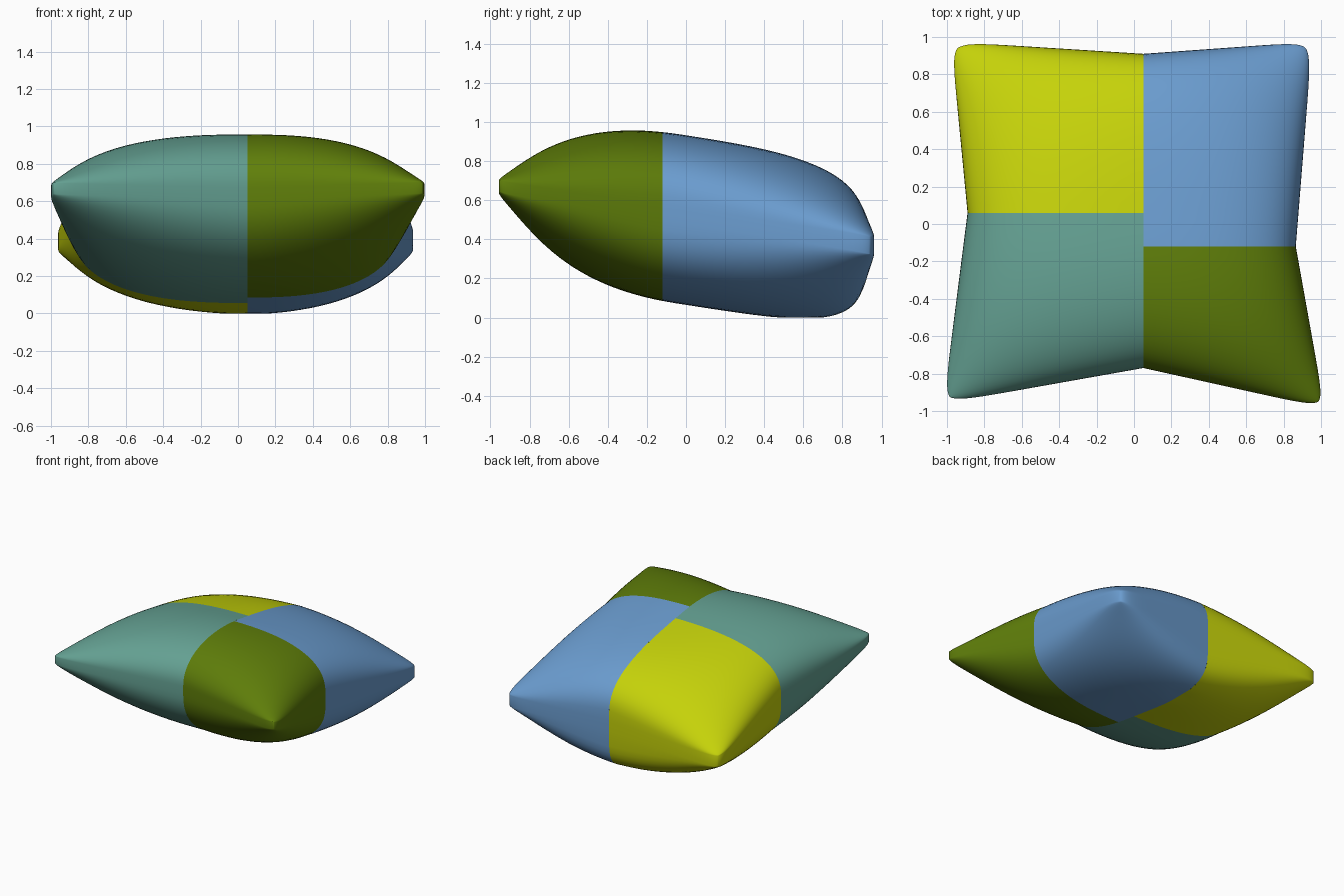
import bpy, bmesh, math
from mathutils import Vector

cube = bpy.data.objects.get("Cube")
if cube:
    bpy.data.objects.remove(cube, do_unlink=True)

STEPS = 24
SEAM_X = 0.05
MIDDLE = Vector((0.0, 0.0, 0.52))


def make_material(name, color):
    mat = bpy.data.materials.new(name)
    mat.use_nodes = True
    mat.diffuse_color = (*color, 1)
    bsdf = mat.node_tree.nodes["Principled BSDF"]
    bsdf.inputs["Base Color"].default_value = (*color, 1)
    bsdf.inputs["Roughness"].default_value = 0.7
    return mat


def lerp(a, b, t):
    return a + (b - a) * t


def bulge(t, power):
    """Rounded profile falling from one at the middle to zero at the rim."""
    return max(0.0, 1 - min(abs(t), 1) ** power) ** (1 / power)


def cushion_point(a, b, side, corner, edge_x, edge_y, seam_y):
    """a and b run from the centre of the cushion to the outer corner."""
    x = SEAM_X + a * (lerp(edge_x, corner[0], b) - SEAM_X)
    y = seam_y + b * (lerp(edge_y, corner[1], a) - seam_y)
    y_mid = seam_y + b * (edge_y - seam_y)
    # the front is slimmer than the blunt back
    if y_mid < -0.03:
        v, power = (y_mid + 0.03) / -0.74, (2.1 if side > 0 else 2.3)
    else:
        v, power = (y_mid + 0.03) / 0.94, (3.2 if side > 0 else 4.0)
    # sections turn from blunt in the middle to cones at the corners
    full = bulge(a, lerp(2.55, 2.0, b)) * bulge(v, lerp(power, 2.05, a))
    full = full ** (1 + 0.2 * a * a * v * v)
    rim = lerp(0.03, 0.045, (y + 1) / 2)
    height = 0.412 if side > 0 else 0.455
    z = 0.52 - 0.155 * y + side * (rim + (height - rim) * full)
    # round off the corner tip
    tip = 0.035 * (a * b) ** 14
    x -= math.copysign(tip, corner[0])
    y -= math.copysign(tip, corner[1])
    return Vector((x, y, max(z, 0.0)))


def make_quarter(name, mat, corner, edge_x, edge_y, seam_y):
    bm = bmesh.new()
    ts = [math.sin(math.pi / 2 * i / STEPS) for i in range(STEPS + 1)]
    grids = []
    for side in (1, -1):
        grid = [[bm.verts.new(cushion_point(a, b, side, corner, edge_x, edge_y, seam_y))
                 for b in ts] for a in ts]
        grids.append(grid)
        for i in range(STEPS):
            for j in range(STEPS):
                bm.faces.new((grid[i][j], grid[i + 1][j],
                              grid[i + 1][j + 1], grid[i][j + 1]))
    # join top and bottom around the outer rim
    top, bottom = grids
    rims = [[g[STEPS][j] for j in range(STEPS + 1)]
            + [g[i][STEPS] for i in reversed(range(STEPS))] for g in (top, bottom)]
    for k in range(len(rims[0]) - 1):
        bm.faces.new((rims[0][k], rims[0][k + 1], rims[1][k + 1], rims[1][k]))
    # turn every face outwards
    bm.normal_update()
    for face in bm.faces:
        if face.normal.dot(face.calc_center_median() - MIDDLE) < 0:
            face.normal_flip()
    mesh = bpy.data.meshes.new(name)
    bm.to_mesh(mesh)
    bm.free()
    mesh.materials.append(mat)
    mesh.shade_smooth()
    obj = bpy.data.objects.new(name, mesh)
    bpy.context.collection.objects.link(obj)


teal = make_material("teal", (0.127, 0.352, 0.287))
olive = make_material("olive_green", (0.115, 0.21, 0.003))
yellow = make_material("lime_yellow", (0.56, 0.645, 0.003))
blue = make_material("sky_blue", (0.147, 0.337, 0.631))

# four cloth quarters of the cushion, with offset side seams
make_quarter("front_right_quarter", teal, (-1.02, -0.96), -0.89, -0.77, 0.06)
make_quarter("front_left_quarter", olive, (1.02, -0.985), 0.865, -0.77, -0.12)
make_quarter("back_right_quarter", yellow, (-0.978, 0.975), -0.89, 0.91, 0.06)
make_quarter("back_left_quarter", blue, (0.953, 0.975), 0.865, 0.91, -0.12)
